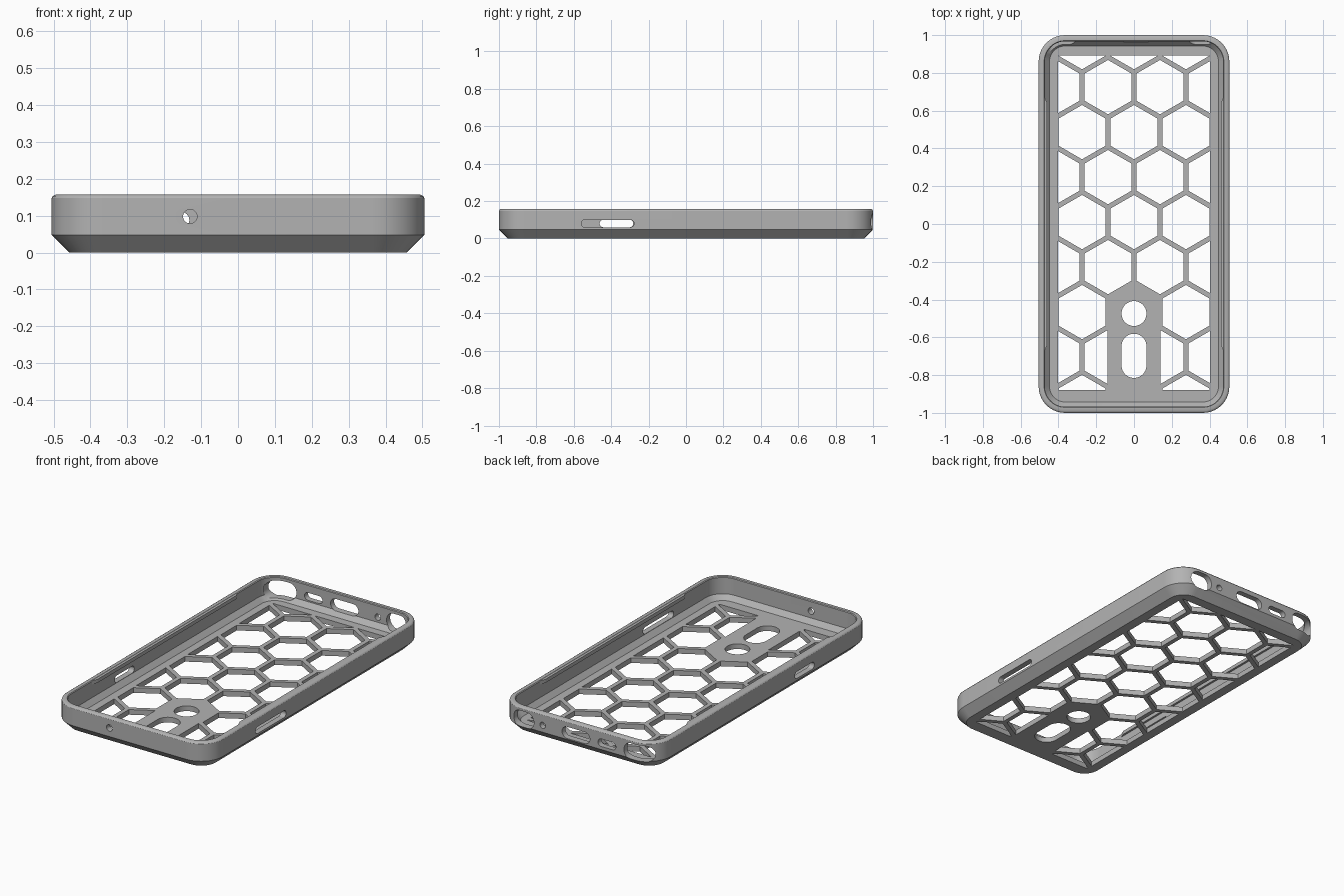
import bpy, bmesh, math
from mathutils import Vector

cube = bpy.data.objects.get("Cube")
if cube:
    bpy.data.objects.remove(cube)

HX, HY, R = 0.505, 1.0, 0.14      # half width, half length, corner radius
FLOOR = 0.03

grey = bpy.data.materials.new("case_grey")
grey.use_nodes = True
colour = (0.45, 0.45, 0.45, 1)
grey.diffuse_color = colour
grey.node_tree.nodes["Principled BSDF"].inputs["Base Color"].default_value = colour


def rounded(cx, cy, hx, hy, r, seg=10):
    """Counter-clockwise rounded rectangle as 2D points."""
    pts = []
    for i, (sx, sy) in enumerate([(1, 1), (-1, 1), (-1, -1), (1, -1)]):
        for k in range(seg + 1):
            a = math.pi / 2 * (i + k / seg)
            p = (cx + sx * (hx - r) + r * math.cos(a), cy + sy * (hy - r) + r * math.sin(a))
            if not pts or math.dist(p, pts[-1]) > 1e-5:
                pts.append(p)
    if math.dist(pts[0], pts[-1]) < 1e-5:
        pts.pop()
    return pts


def clip(poly, axis, limit, sign):
    """Keep the part of a polygon where sign * (coordinate - limit) <= 0."""
    out = []
    for p, q in zip(poly, poly[1:] + poly[:1]):
        dp, dq = sign * (p[axis] - limit), sign * (q[axis] - limit)
        if dp <= 0:
            out.append(p)
        if dp * dq < 0:
            t = dp / (dp - dq)
            out.append(tuple(a + t * (b - a) for a, b in zip(p, q)))
    return out


def loft(bm, rings):
    """Closed solid through rings with equal point counts."""
    loops = [[bm.verts.new(p) for p in ring] for ring in rings]
    n = len(loops[0])
    for a, b in zip(loops, loops[1:]):
        for i in range(n):
            j = (i + 1) % n
            bm.faces.new((a[i], a[j], b[j], b[i]))
    bm.faces.new(loops[0][::-1])
    bm.faces.new(loops[-1])


def prism(bm, poly, axis, lo, hi):
    """Extrude a 2D polygon along an axis; the 2D axes are the other two in order."""
    def place(p, d):
        v = list(p)
        v.insert(axis, d)
        return Vector(v)
    loft(bm, [[place(p, d) for p in poly] for d in (lo, hi)])


def make(name, bm):
    bmesh.ops.recalc_face_normals(bm, faces=bm.faces[:])
    mesh = bpy.data.meshes.new(name)
    bm.to_mesh(mesh)
    bm.free()
    mesh.materials.append(grey)
    obj = bpy.data.objects.new(name, mesh)
    bpy.context.collection.objects.link(obj)
    return obj


# Shell: chamfered tray, outside up to the rim and down the inside to the floor
profile = [(0.048, 0), (0, 0.048), (0.0, 0.148), (0.003, 0.153), (0.01, 0.157),
           (0.029, 0.157), (0.033, 0.153), (0.033, 0.058), (0.058, FLOOR)]
bm = bmesh.new()
loft(bm, [[(x, y, z) for x, y in rounded(0, 0, HX - d, HY - d, R - d)] for d, z in profile])
case = make("case_shell", bm)

cut = bmesh.new()

# Honeycomb openings, clipped to the window and kept off the camera plate
PITCH, BAR, MID = 0.275, 0.026, 0.01
ROW = PITCH * math.sqrt(3) / 2
rad = (PITCH - BAR) / math.sqrt(3)
for row in range(-4, 5):
    cy = MID + row * ROW
    for col in range(-2, 3):
        cx = (col + 0.5 * (row % 2)) * PITCH
        if abs(cx) > 0.45 or (cx == 0 and row <= -2):
            continue
        cell = [(cx + rad * math.sin(k * math.pi / 3), cy + rad * math.cos(k * math.pi / 3))
                for k in range(6)]
        for axis, limit, sign in ((0, 0.402, 1), (0, -0.402, -1), (1, 0.893, 1), (1, -0.88, -1)):
            cell = clip(cell, axis, limit, sign)
        if row <= -3:
            s = 1 if cx > 0 else -1
            cell = clip(cell, 0, s * 0.14, -s)
        if len(cell) > 2:
            prism(cut, cell, 2, -0.05, FLOOR + 0.004)

# Camera and sensor openings in the plate
prism(cut, rounded(0, -0.474, 0.066, 0.066, 0.066), 2, -0.05, FLOOR + 0.004)
prism(cut, rounded(0, -0.698, 0.066, 0.117, 0.066), 2, -0.05, FLOOR + 0.004)

# Button slots in the long sides
prism(cut, rounded(-0.419, 0.08, 0.141, 0.02, 0.02), 0, 0.44, 0.6)
prism(cut, rounded(-0.372, 0.08, 0.09, 0.02, 0.02), 0, -0.6, -0.44)

# Port openings in the back end: x, half width, half height, corner radius
for x, hw, hh, r in ((0.35, 0.068, 0.048, 0.045), (0.225, 0.018, 0.018, 0.018),
                     (0.01, 0.09, 0.034, 0.034), (-0.19, 0.058, 0.022, 0.022),
                     (-0.385, 0.085, 0.048, 0.045)):
    prism(cut, rounded(x, 0.088, hw, hh, r), 1, 0.9, 1.1)

# Microphone hole in the front end
prism(cut, rounded(-0.13, 0.098, 0.019, 0.019, 0.019), 1, -1.1, -0.93)

cutter = make("opening_cutter", cut)
cutter.hide_render = True
mod = case.modifiers.new("openings", 'BOOLEAN')
mod.operation, mod.solver, mod.object = 'DIFFERENCE', 'EXACT', cutter
bpy.context.view_layer.objects.active = case
case.select_set(True)
bpy.ops.object.modifier_apply(modifier=mod.name)
bpy.data.objects.remove(cutter)
bpy.ops.object.shade_smooth_by_angle(angle=math.radians(30))

# Retaining lips along the middle of both long sides
for side, s in (("left", 1), ("right", -1)):
    bm = bmesh.new()
    outline = [(s * 0.48, -0.67), (s * 0.472, -0.67), (s * 0.46, -0.64),
               (s * 0.46, 0.64), (s * 0.472, 0.67), (s * 0.48, 0.67)]
    prism(bm, outline, 2, 0.135, 0.156)
    make(side + "_lip", bm)
